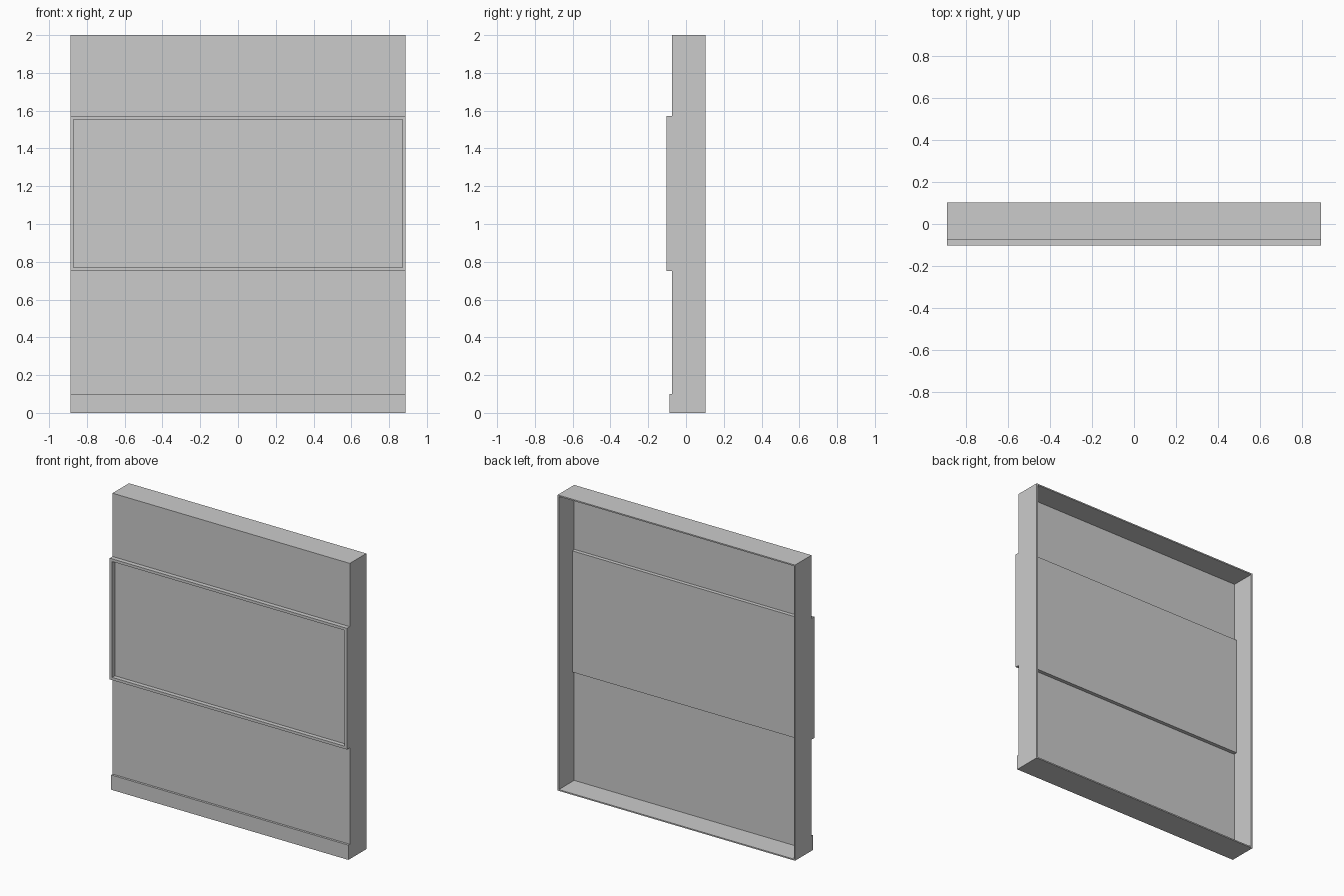
import bpy, bmesh
from mathutils import Vector

if "Cube" in bpy.data.objects:
    bpy.data.objects.remove(bpy.data.objects["Cube"])

W = 0.888      # half width
D = 0.103      # half depth
FACE = -0.073  # front of the main panel
WALL = 0.0125


def box(name, lo, hi, open_y=0, rim=0.0, depth=0.0):
    """Box between two corners; open_y = +1/-1 hollows the back/front side."""
    lo, hi = Vector(lo), Vector(hi)
    bm = bmesh.new()
    bmesh.ops.create_cube(bm, size=1)
    for v in bm.verts:
        v.co = Vector((v.co[i] + 0.5) * (hi[i] - lo[i]) + lo[i] for i in range(3))
    bm.normal_update()
    if open_y:
        face = next(f for f in bm.faces if f.normal.y * open_y > 0.9)
        bmesh.ops.inset_individual(bm, faces=[face], thickness=rim)
        # Push the inset face straight in so the walls stay square
        new = bmesh.ops.extrude_discrete_faces(bm, faces=[face])["faces"][0]
        bmesh.ops.translate(bm, verts=new.verts[:], vec=(0, -open_y * depth, 0))
    bmesh.ops.recalc_face_normals(bm, faces=bm.faces[:])
    mesh = bpy.data.meshes.new(name)
    bm.to_mesh(mesh)
    bm.free()
    ob = bpy.data.objects.new(name, mesh)
    bpy.context.collection.objects.link(ob)
    return ob


# Thin wall shell, open at the back
box("wall_shell", (-W, FACE, 0), (W, D, 2), 1, WALL, D - FACE - WALL)

# Raised board frame with a recessed surface
box("board_frame", (-W, -D, 0.752), (W, FACE, 1.572), -1, 0.026, 0.029)

# Back of the board, showing inside the shell
box("board_backing", (-W + WALL, FACE + WALL / 2, 0.752),
    (W - WALL, -0.035, 1.572))

# Skirting along the bottom
box("skirting", (-W, -0.088, 0), (W, FACE, 0.1))
